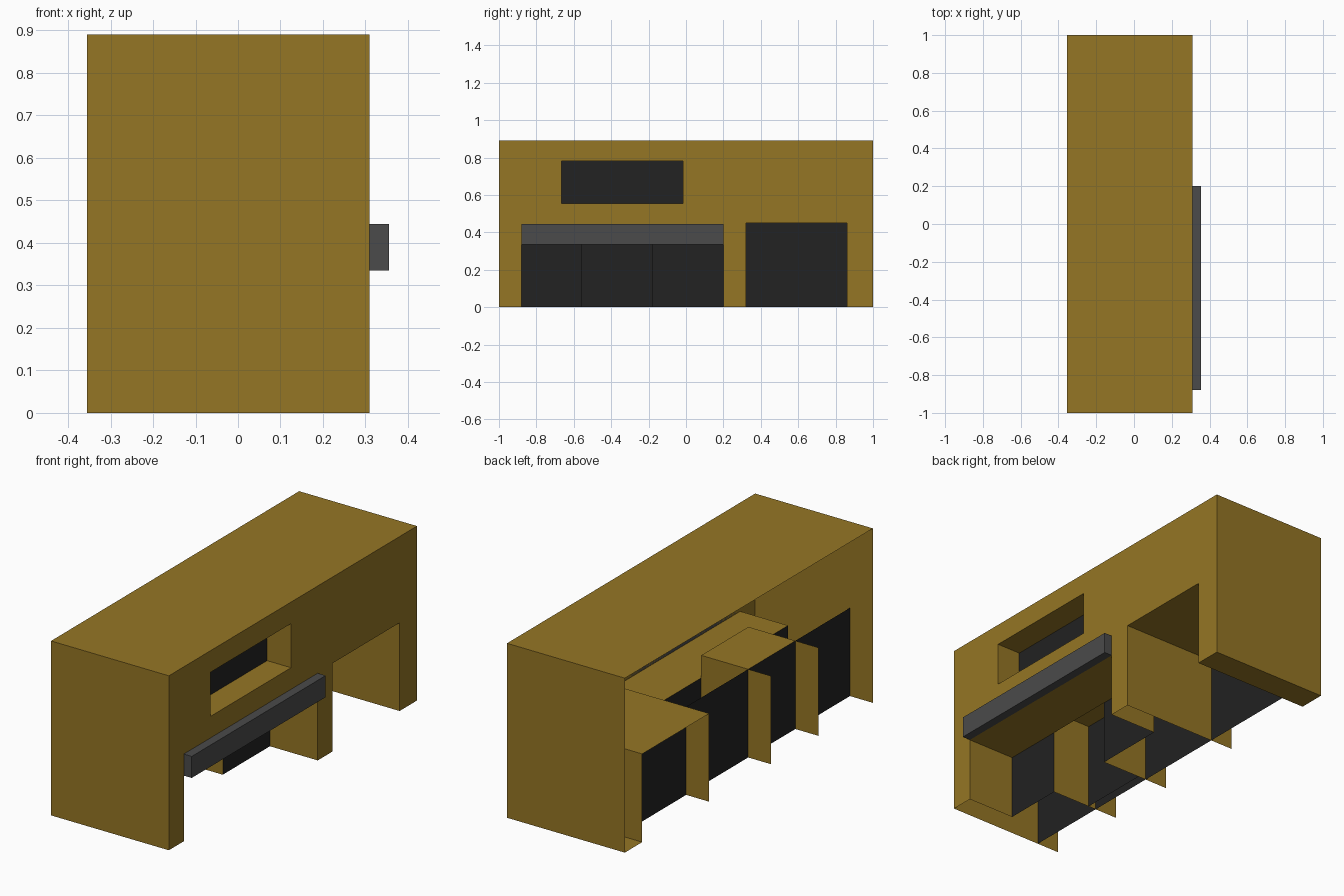
import bpy, bmesh
from mathutils import Vector

if "Cube" in bpy.data.objects:
    bpy.data.objects.remove(bpy.data.objects["Cube"])


def material(name, colour):
    m = bpy.data.materials.new(name)
    m.diffuse_color = (*colour, 1)
    m.use_nodes = True
    m.node_tree.nodes["Principled BSDF"].inputs["Base Color"].default_value = m.diffuse_color
    return m


GOLD = material("gold_wall", (0.30, 0.18, 0.018))
DARK = material("dark_panel", (0.016, 0.016, 0.016))
GREY = material("grey_metal", (0.07, 0.07, 0.07))


def panels(name, mat, specs):
    """One object from flat panels: (axis, position, x range, y range, z range, normal sign)."""
    bm = bmesh.new()
    for axis, at, rx, ry, rz, sign in specs:
        r = [rx, ry, rz]
        a = "xyz".index(axis)
        b, c = (a + 1) % 3, (a + 2) % 3
        vs = []
        for i, j in ((0, 0), (1, 0), (1, 1), (0, 1)):
            p = Vector((0, 0, 0))
            p[a], p[b], p[c] = at, r[b][i], r[c][j]
            vs.append(bm.verts.new(p))
        bm.faces.new(vs if sign > 0 else vs[::-1])
    bmesh.ops.remove_doubles(bm, verts=bm.verts, dist=1e-5)
    me = bpy.data.meshes.new(name)
    bm.to_mesh(me)
    bm.free()
    ob = bpy.data.objects.new(name, me)
    bpy.context.collection.objects.link(ob)
    me.materials.append(mat)
    return ob


BACK, FRONT, TOP = -0.355, 0.31, 0.89
DEEP, MID = -0.225, 0.04
X, Y, Z = (BACK, FRONT), (-1, 1), (0, TOP)

# Openings in the facade: y range, z range
GATE = ((0.32, 0.86), (0, 0.45))
DOORS = ((-0.88, 0.20), (0, 0.335))
WINDOW = ((-0.665, -0.015), (0.555, 0.78))
openings = (GATE, DOORS, WINDOW)

# Facade: grid of panels, leaving out the openings
ys = sorted({-1, 1, *(v for o in openings for v in o[0])})
zs = sorted({0, TOP, *(v for o in openings for v in o[1])})
cells = []
for y0, y1 in zip(ys, ys[1:]):
    for z0, z1 in zip(zs, zs[1:]):
        cy, cz = (y0 + y1) / 2, (z0 + z1) / 2
        if not any(a < cy < b and c < cz < d for (a, b), (c, d) in openings):
            cells.append(("x", FRONT, None, (y0, y1), (z0, z1), 1))
panels("facade", GOLD, cells)

# Roof, end walls and the short floor strip; the rear stays open
panels("shell", GOLD, [
    ("z", TOP, X, Y, None, 1),
    ("y", -1, X, None, Z, -1),
    ("y", 1, X, None, Z, 1),
    ("z", 0, X, (GATE[0][1], 1), None, -1),
])


def lining(name, opening, x0, x1, sill=False):
    """Side walls and ceiling of a recess, with an optional sill."""
    (y0, y1), (z0, z1) = opening
    rx = (x0, x1)
    specs = [("y", y0, rx, None, (z0, z1), 1),
             ("y", y1, rx, None, (z0, z1), -1),
             ("z", z1, rx, (y0, y1), None, -1)]
    if sill:
        specs.append(("z", z0, rx, (y0, y1), None, 1))
    panels(name, GOLD, specs)


# Recesses
BAY = (-0.56, -0.18)
lining("gate_lining", GATE, BACK, FRONT)
lining("door_lining", DOORS, MID, FRONT)
lining("window_lining", WINDOW, 0.175, FRONT, sill=True)
lining("inner_bay_lining", (BAY, (0, 0.45)), DEEP, MID)
panels("inner_bay_fins", GOLD, [("y", y, (BACK, DEEP), None, (0, 0.45), s)
                                for y, s in zip(BAY, (1, -1))])
panels("inner_bay_lintel", GOLD, [("x", MID, None, BAY, (0.335, 0.45), 1)])

# Dark panels closing the recesses
panels("rear_partition", DARK, [("x", DEEP, None, Y, (0, 0.45), 1)])
panels("side_doors", DARK, [("x", MID, None, (-0.88, BAY[0]), DOORS[1], 1),
                            ("x", MID, None, (BAY[1], 0.20), DOORS[1], 1)])
panels("inner_bay_door", DARK, [("x", -0.18, None, BAY, (0, 0.45), 1)])
panels("window_pane", DARK, [("x", 0.175, None, *WINDOW, 1)])

# Canopy over the doors
cx, cy, cz = (FRONT, 0.355), DOORS[0], (0.335, 0.445)
panels("canopy", GREY, [(a, r[i], cx, cy, cz, (-1, 1)[i])
                        for a, r in (("x", cx), ("y", cy), ("z", cz)) for i in (0, 1)])
